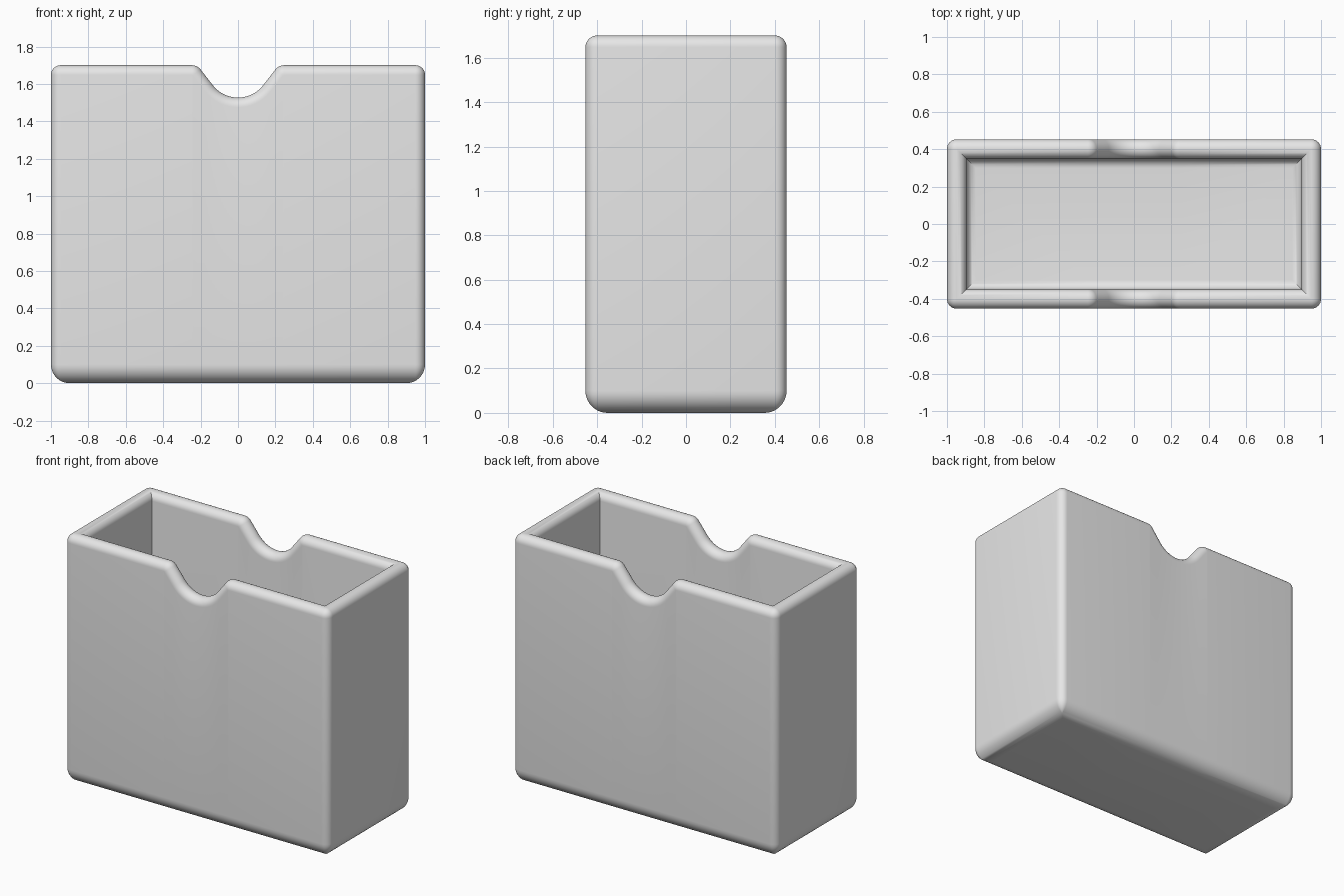
import bpy, bmesh
from math import sin, cos, pi, radians
from mathutils import Vector

if "Cube" in bpy.data.objects:
    bpy.data.objects.remove(bpy.data.objects["Cube"])

HALF_X, HALF_Y, TOP = 1.0, 0.453, 1.70
R = 0.052              # half the wall thickness, also the rim radius
FOOT = 0.1             # rounding around the base
FLOOR, FILLET = 0.1, 0.05
CX, CY = HALF_X - R, HALF_Y - R


def notch_profile():
    """Right half of the finger notch from centre outwards: (x, z, inward normal x, z)."""
    slope, dip, lip, centre = radians(52), 0.17, 0.06, 1.697
    pts = []
    for i in range(13):
        a = slope * i / 12
        pts.append((dip * sin(a), centre - dip * cos(a), sin(a), -cos(a)))
    x, z = pts[-1][:2]
    lip_x = x + (TOP - lip + lip * cos(slope) - z) * cos(slope) / sin(slope) + lip * sin(slope)
    for i in range(9):
        a = slope * (1 - i / 8)
        pts.append((lip_x - lip * sin(a), TOP - lip + lip * cos(a), sin(a), -cos(a)))
    return pts


def perimeter():
    """Stations round the wall: centre-line point, outward normal, mitre, rim inset direction."""
    half = notch_profile()
    notch = [(-x, z, -nx, nz) for x, z, nx, nz in reversed(half[1:])] + half
    stations = []
    for k, (sx, sy) in enumerate([(1, -1), (1, 1), (-1, 1), (-1, -1)]):
        # notched front before the first corner, notched back before the third
        if k in (0, 2):
            side = 1 if k == 0 else -1
            for x, z, nx, nz in notch:
                n = Vector((0, -side, 0))
                stations.append((Vector((side * x, -side * CY, z)), n, n,
                                 Vector((side * nx, 0, nz))))
        for i in range(9):
            a = -pi / 2 + k * pi / 2 + pi / 2 * i / 8
            stations.append((Vector((sx * CX, sy * CY, TOP)), Vector((cos(a), sin(a), 0)),
                             Vector((sx, sy, 0)), Vector((0, 0, -1))))
    return stations


def cross_section():
    """Wall section from the underside, over the rim, to the inner floor.
    Each entry: offset from the centre line, rim inset or None, fixed height."""
    rows = []
    for i in range(11):
        a = pi / 2 * i / 10
        rows.append((R - FOOT + FOOT * sin(a), None, FOOT - FOOT * cos(a)))
    for i in range(17):
        a = pi * i / 16
        rows.append((R * cos(a), R * (1 - sin(a)), 0))
    for i in range(9):
        a = pi / 2 * i / 8
        rows.append((-R - FILLET * (1 - cos(a)), None, FLOOR + FILLET * (1 - sin(a))))
    return rows


# Box: sweep the section round the perimeter, then close floor and underside
bm = bmesh.new()
stations = perimeter()
rings = []
for offset, inset, height in cross_section():
    ring = []
    for point, normal, mitre, inward in stations:
        p = point + (normal if offset >= 0 else mitre) * offset
        if inset is None:
            p = p + inward * R
            p.z = height
        else:
            p = p + inward * inset
        ring.append(bm.verts.new(p))
    rings.append(ring)
count = len(stations)
for low, high in zip(rings, rings[1:]):
    for i in range(count):
        j = (i + 1) % count
        bm.faces.new((low[i], low[j], high[j], high[i]))
bm.faces.new(reversed(rings[0]))
bm.faces.new(rings[-1])
bmesh.ops.remove_doubles(bm, verts=bm.verts, dist=0.0001)
bmesh.ops.recalc_face_normals(bm, faces=bm.faces)

mesh = bpy.data.meshes.new("open_box")
bm.to_mesh(mesh)
bm.free()
box = bpy.data.objects.new("open_box", mesh)
bpy.context.collection.objects.link(box)

# Plain grey material
grey = bpy.data.materials.new("light_grey")
grey.use_nodes = True
colour = (0.8, 0.8, 0.8, 1)
grey.diffuse_color = colour
grey.node_tree.nodes["Principled BSDF"].inputs["Base Color"].default_value = colour
mesh.materials.append(grey)

# Smooth roundings, sharp inner corners
bpy.ops.object.select_all(action="DESELECT")
box.select_set(True)
bpy.context.view_layer.objects.active = box
bpy.ops.object.shade_smooth_by_angle(angle=radians(30))
